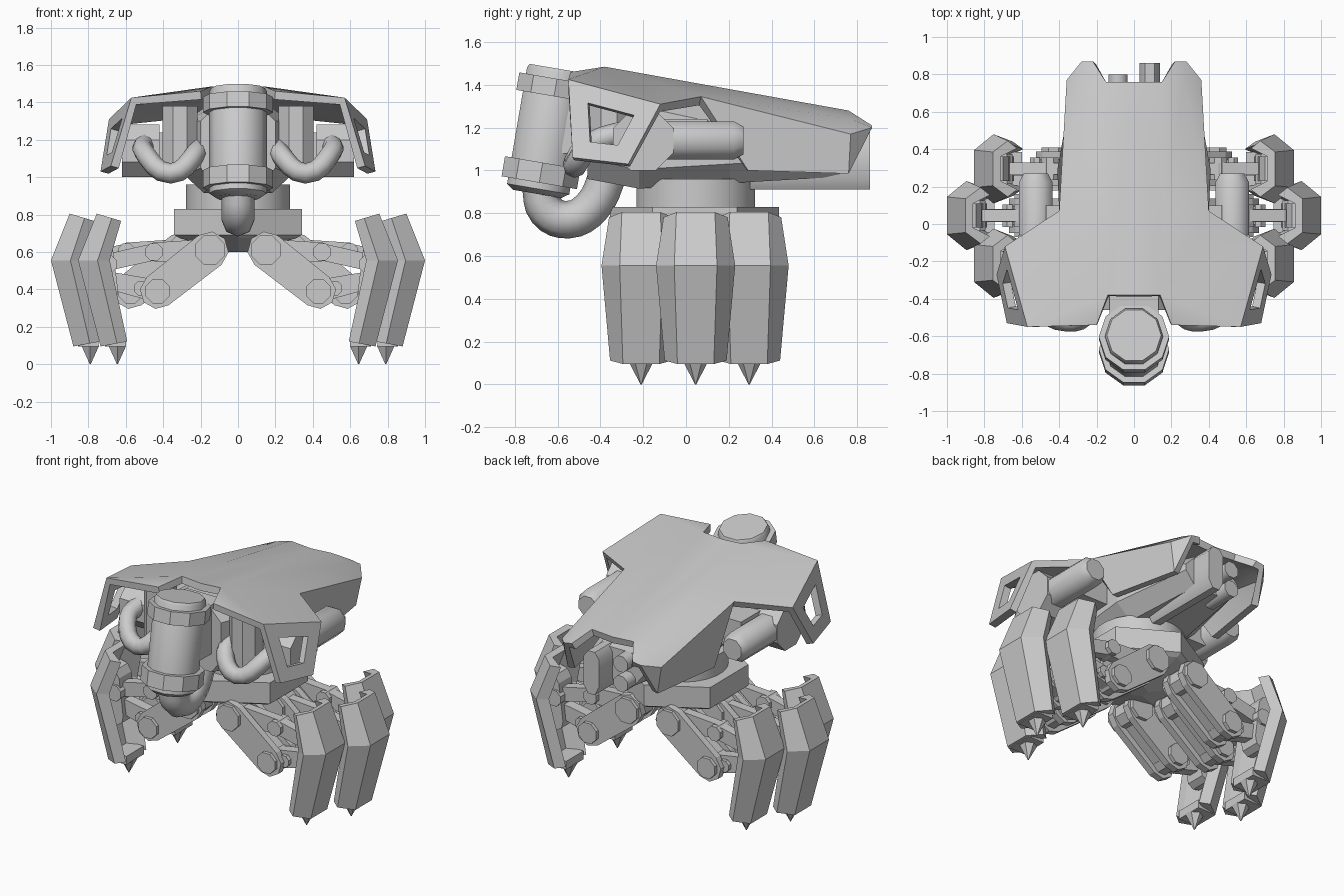
import bpy, bmesh, math
from mathutils import Vector

old = bpy.data.objects.get("Cube")
if old:
    bpy.data.objects.remove(old)

grey = bpy.data.materials.new("plain_grey")
grey.use_nodes = True
grey.diffuse_color = (0.6, 0.6, 0.6, 1)
grey.node_tree.nodes["Principled BSDF"].inputs["Base Color"].default_value = (0.6, 0.6, 0.6, 1)


def add(name, verts, faces, closed=True):
    """Mesh object from points and faces."""
    mesh = bpy.data.meshes.new(name)
    mesh.from_pydata([tuple(v) for v in verts], [], faces)
    if closed:
        bm = bmesh.new()
        bm.from_mesh(mesh)
        bmesh.ops.recalc_face_normals(bm, faces=bm.faces)
        bm.to_mesh(mesh)
        bm.free()
    mesh.materials.append(grey)
    obj = bpy.data.objects.new(name, mesh)
    bpy.context.collection.objects.link(obj)
    return obj


def smooth(obj, angle=0.9):
    """Apply modifiers or curve bevel, then smooth the soft edges."""
    bpy.ops.object.select_all(action='DESELECT')
    bpy.context.view_layer.objects.active = obj
    obj.select_set(True)
    bpy.ops.object.convert(target='MESH')
    bpy.ops.object.shade_smooth_by_angle(angle=angle)


def loft(name, rings):
    """Skin a list of equal rings and cap both ends."""
    n = len(rings[0])
    faces = [(i * n + j, i * n + (j + 1) % n, (i + 1) * n + (j + 1) % n, (i + 1) * n + j)
             for i in range(len(rings) - 1) for j in range(n)]
    faces += [tuple(range(n)), tuple(range((len(rings) - 1) * n, len(rings) * n))]
    return add(name, [v for r in rings for v in r], faces)


def lathe(name, start, end, profile, sides=8, turn=0.5):
    """Turned part along start-end; profile holds (fraction, radius)."""
    start, end = Vector(start), Vector(end)
    axis = end - start
    quat = axis.to_track_quat('Z', 'Y')
    rings = []
    for t, r in profile:
        c = start + axis * t
        rings.append([c + quat @ Vector((r * math.cos(a), r * math.sin(a), 0))
                      for a in [(k + turn) * math.tau / sides for k in range(sides)]])
    return loft(name, rings)


def box(name, x, y, z):
    return loft(name, [[(x[0], y[0], h), (x[1], y[0], h), (x[1], y[1], h), (x[0], y[1], h)] for h in z])


def link(name, side, a, b, ra, rb, y, thick):
    """Round-ended bar lying in the xz plane."""
    a, b = Vector(a), Vector(b)
    ang = math.atan2(b.y - a.y, b.x - a.x)
    pts = []
    for c, r, base in ((b, rb, ang), (a, ra, ang + math.pi)):
        for k in range(-2, 3):
            t = base + k * math.pi / 4
            pts.append((c.x + r * math.cos(t), c.y + r * math.sin(t)))
    return loft(name, [[(side * px, y + d, pz) for px, pz in pts] for d in (-thick / 2, thick / 2)])


def tube(name, points, radius):
    data = bpy.data.curves.new(name, 'CURVE')
    data.dimensions = '3D'
    data.bevel_depth, data.bevel_resolution, data.resolution_u = radius, 2, 4
    data.use_fill_caps = True
    sp = data.splines.new('BEZIER')
    sp.bezier_points.add(len(points) - 1)
    for bp, co in zip(sp.bezier_points, points):
        bp.co = co
        bp.handle_left_type = bp.handle_right_type = 'AUTO'
    data.materials.append(grey)
    obj = bpy.data.objects.new(name, data)
    bpy.context.collection.objects.link(obj)
    smooth(obj)


# Armoured top shell: half a surface, mirrored and thickened
P = dict(a0=(0, -.38, 1.475), a1=(.14, -.38, 1.485), p=(.15, .07, 1.4), c0=(0, .76, 1.27), c1=(.15, .76, 1.28),
         d=(.2, -.54, 1.46), e=(.57, -.55, 1.425), f=(.69, -.12, 1.31), g=(.4, .07, 1.345),
         v=(.27, .77, 1.24), h=(.36, .77, 1.17), t=(.28, .87, 1.2), u=(.22, .87, 1.21),
         k=(.325, .76, .985), m=(.41, .29, 1.0), q=(.68, -.53, 1.06), b=(.735, -.27, 1.03))
corners = ["e", "q", "b", "f"]
mid = sum((Vector(P[c]) for c in corners), Vector()) / 4
for c in corners:
    P[c + "in"] = tuple(Vector(P[c]).lerp(mid, .5))
names = list(P)
skin = ["a0 a1 p c1 c0", "d e a1", "a1 e f", "a1 f g p", "p g v c1", "g h v", "c1 v u", "v h t u",
        "g m k h", "h k t"]
for i, c in enumerate(corners):
    n = corners[(i + 1) % 4]
    skin.append(f"{c} {n} {n}in {c}in")
shell = add("top_shell", P.values(), [[names.index(w) for w in s.split()] for s in skin], False)
mod = shell.modifiers.new("mirror", 'MIRROR')
mod.use_clip = True
mod = shell.modifiers.new("thickness", 'SOLIDIFY')
mod.thickness, mod.offset = .045, -1
smooth(shell, .6)

# Inner hull with bevelled underside
def hull_ring(y, w, low, high):
    return [(-w * .65, y, low), (w * .65, y, low), (w, y, low + .09), (w, y, high - .08),
            (w * .6, y, high), (-w * .6, y, high), (-w, y, high - .08), (-w, y, low + .09)]
loft("inner_hull", [hull_ring(-.46, .2, .96, 1.38), hull_ring(-.22, .28, .915, 1.38),
                    hull_ring(.2, .3, .94, 1.29), hull_ring(.72, .2, .97, 1.18)])

# Turret ring and hexagonal leg base
smooth(lathe("turret_ring", (0, .045, .8), (0, .045, .96), [(0, .28), (1, .28)], 24))
lathe("leg_base", (0, .04, .6), (0, .04, .83), [(0, .06), (.32, .36), (.4, .395), (1, .395)], 6)

# Rear vents
capsule = [(.03, .97), (.03, 1.15), (.06, 1.19), (.11, 1.19), (.14, 1.15), (.14, .96), (.11, .91), (.06, .91)]
smooth(loft("rear_capsule", [[(x, y, z) for x, z in capsule] for y in (.3, .86)]))
for z in (1.13, 1.0):
    smooth(lathe("rear_exhaust", (-.085, .6, z), (-.085, .8, z), [(0, .055), (1, .055)]))

# Tilted front canister with collars and elbow hose
top, low = Vector((0, -.595, 1.475)), Vector((0, -.695, .89))
smooth(lathe("front_canister", low, top, [(0, .12), (.04, .155), (.97, .155), (1, .145)], 10, 0))
for name, t0, t1 in (("upper_collar", .78, .92), ("lower_collar", .09, .25)):
    lathe(name, low.lerp(top, t0), low.lerp(top, t1), [(0, .188), (1, .188)], 10, 0)
tube("elbow_hose", [(0, -.68, .93), (0, -.65, .81), (0, -.55, .77), (0, -.44, .83), (0, -.36, .99)], .088)
box("canister_bracket", (-.13, .13), (-.58, -.35), (1.08, 1.4))

for s in (-1, 1):
    # Side engines, hull flank columns and looped hoses
    smooth(lathe("side_engine", (s * .525, -.2, 1.14), (s * .525, .27, 1.14), [(0, .097), (.9, .097), (1, .07)], 8))
    lathe("engine_housing", (s * .42, -.2, 1.14), (s * .62, -.2, 1.14), [(0, .152), (1, .152)], 8)
    box("engine_mount", sorted((s * .2, s * .47)), (-.2, .1), (1.06, 1.24))
    lathe("flank_column", (s * .31, -.36, 1.04), (s * .31, -.36, 1.38), [(0, .1), (1, .1)], 8)
    tube("side_hose", [(s * .5, -.28, 1.18), (s * .5, -.43, 1.13), (s * .36, -.52, 1.02),
                       (s * .23, -.46, 1.12), (s * .22, -.3, 1.17)], .055)

    # Three legs on each side, the middle one standing further out
    for y, out in ((-.21, 0), (.045, .145), (.295, 0)):
        A, B, C = (.15 + out, .61), (.43 + out, .39), (.7 + out, .535)
        for dy in (-.07, .07):
            link("thigh_plate", s, A, B, .1, .095, y + dy, .045)
        link("thigh_core", s, A, B, .06, .06, y, .1)
        link("lower_link", s, B, (C[0] + .02, C[1] - .08), .06, .045, y, .07)
        link("upper_link", s, (.45 + out, .6), (C[0] + .04, C[1]), .045, .045, y, .065)
        link("upper_bracket", s, A, (.45 + out, .6), .06, .05, y, .06)
        for px, pz, r, half in ((*A, .085, .115), (*B, .07, .115), (.45 + out, .6, .05, .06),
                                (*C, .055, .08), (C[0] - .18, C[1] - .13, .04, .06)):
            lathe("joint_pin", (s * px, y - half, pz), (s * px, y + half, pz), [(0, r), (1, r)], 8)

        # Bent channel shin armour, each ring sloping by its rise
        rings = []
        for x, z, rise, flat, wide, depth in ((.755, .805, -.03, .09, .15, .1), (.855, .555, 0, .1, .185, .13),
                                              (.735, .095, .02, .085, .145, .11)):
            sect = [(0, flat), (-depth * .8, wide), (-depth * 1.3, wide - .04),
                    (-depth, wide - .055), (-.04, flat - .025)]
            sect += [(u, -v) for u, v in reversed(sect)]
            rings.append([(s * (x + out + u), y + v, z + rise * -u / depth) for u, v in sect])
        loft("shin_armour", rings)
        link("shin_bracket", s, (.74 + out, .62), (.70 + out, .38), .07, .06, y, .13)

        # Foot block and pointed claw
        box("foot_block", sorted((s * (.6 + out), s * (.71 + out))), (y - .09, y + .09), (.095, .15))
        lathe("claw", (s * (.645 + out), y, .1), (s * (.645 + out), y, 0), [(0, .055), (1, .003)], 6)
